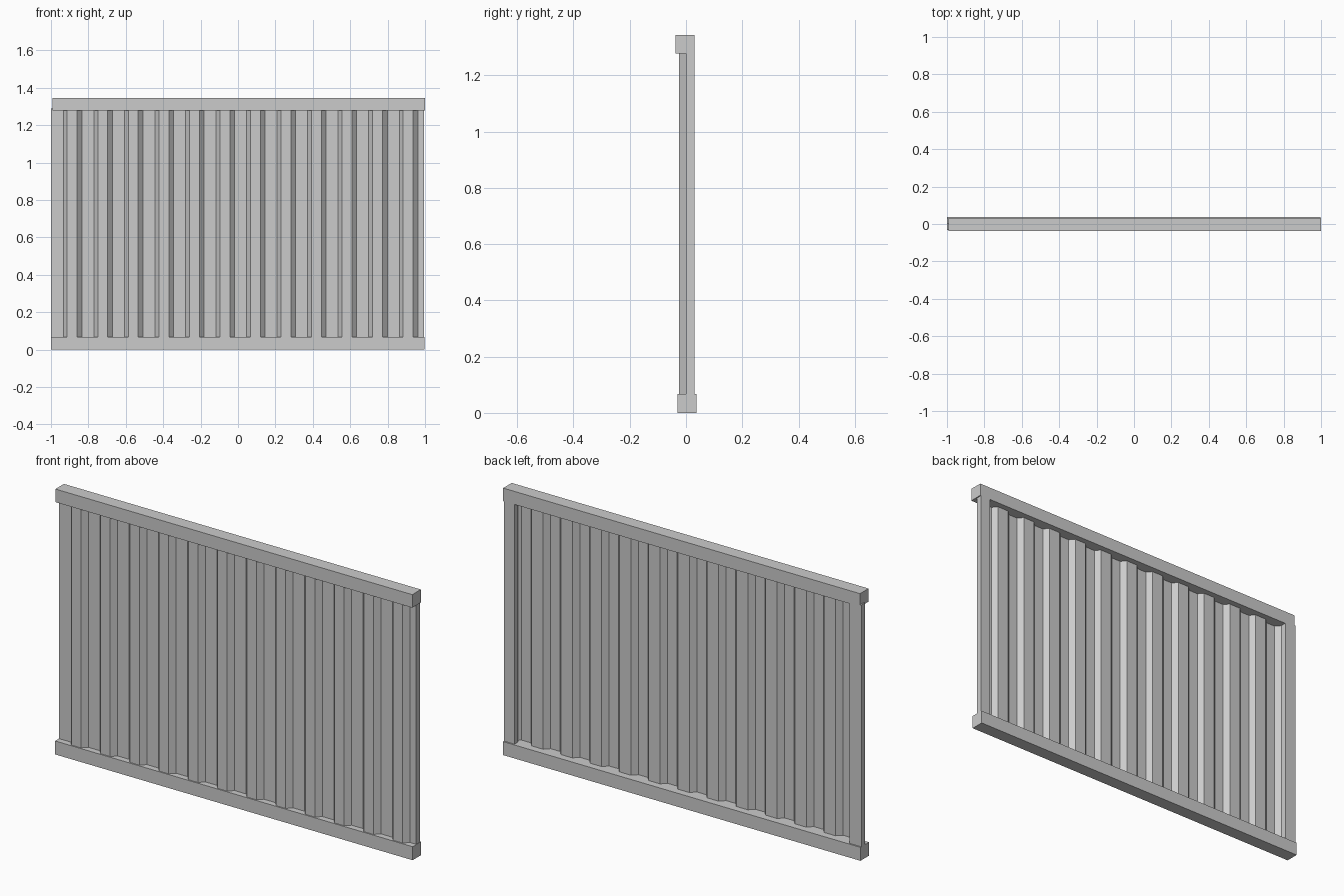
import bpy

if "Cube" in bpy.data.objects:
    bpy.data.objects.remove(bpy.data.objects["Cube"])


def mesh_object(name, verts, faces):
    mesh = bpy.data.meshes.new(name)
    mesh.from_pydata(verts, [], faces)
    obj = bpy.data.objects.new(name, mesh)
    bpy.context.collection.objects.link(obj)
    return obj


def box(name, x, y, z):
    verts = [(a, b, c) for a in x for b in y for c in z]
    faces = [(0, 1, 3, 2), (4, 6, 7, 5), (0, 4, 5, 1),
             (2, 3, 7, 6), (0, 2, 6, 4), (1, 5, 7, 3)]
    return mesh_object(name, verts, faces)


# Horizontal rails, slightly offset from each other in depth
box("bottom_rail", (-1.0, 0.997), (-0.031, 0.037), (0.0, 0.068))
box("top_rail", (-0.993, 1.0), (-0.038, 0.030), (1.278, 1.344))

# End posts behind the sheet
box("left_post", (-1.0, -0.934), (0.0, 0.030), (0.05, 1.288))
box("right_post", (0.937, 0.995), (0.0, 0.030), (0.05, 1.288))

# Corrugated sheet: thin folded surface with 12 forward ribs
PITCH, RIBS = 0.1633, 12
FRONT, BACK = -0.025, 0.0
rib = [(0.0, BACK), (0.021, FRONT), (0.074, FRONT), (0.099, BACK)]
profile = [(-0.934 + PITCH * i + dx, y) for i in range(RIBS) for dx, y in rib]
verts = [(x, y, z) for x, y in profile for z in (0.065, 1.28)]
faces = [(2 * i, 2 * i + 2, 2 * i + 3, 2 * i + 1) for i in range(len(profile) - 1)]
mesh_object("corrugated_sheet", verts, faces)
